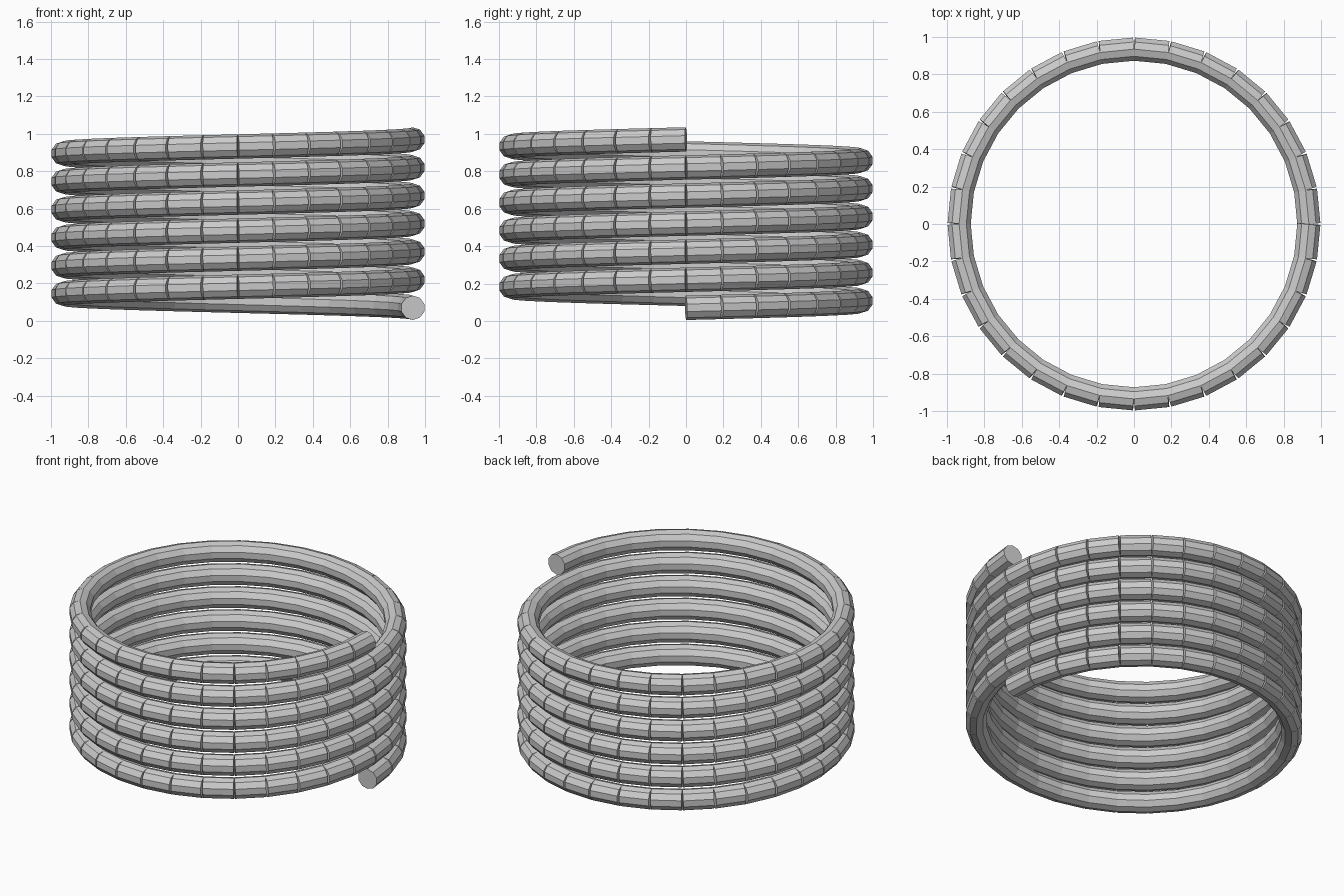
import bpy
import bmesh
import math
from mathutils import Matrix, Vector

cube = bpy.data.objects.get("Cube")
if cube:
    bpy.data.objects.remove(cube, do_unlink=True)

TURNS, STEPS, SIDES = 6, 32, 10
COIL_RADIUS, TUBE_RADIUS = 0.935, 0.065
PITCH, BASE = 0.15, 0.07

grey = bpy.data.materials.new("light_grey")
grey.use_nodes = True
colour = (0.6, 0.6, 0.6, 1)
grey.diffuse_color = colour
grey.node_tree.nodes["Principled BSDF"].inputs["Base Color"].default_value = colour


def coil_point(i):
    a = math.tau * i / STEPS
    return Vector((COIL_RADIUS * math.cos(a), COIL_RADIUS * math.sin(a),
                   BASE + PITCH * i / STEPS))


# Coil of straight capped tubes, meeting at their centres
bm = bmesh.new()
for i in range(TURNS * STEPS):
    start, end = coil_point(i), coil_point(i + 1)
    along = (end - start).normalized()
    middle = (start + end) / 2
    out = Vector((middle.x, middle.y, 0)).normalized()
    up = out.cross(along)
    frame = Matrix((out, up, along)).transposed().to_4x4()
    bmesh.ops.create_cone(
        bm, cap_ends=True, segments=SIDES, radius1=TUBE_RADIUS,
        radius2=TUBE_RADIUS, depth=(end - start).length,
        matrix=Matrix.Translation(middle) @ frame)
bmesh.ops.recalc_face_normals(bm, faces=bm.faces)
mesh = bpy.data.meshes.new("coil")
bm.to_mesh(mesh)
bm.free()
mesh.materials.append(grey)
coil = bpy.data.objects.new("coil", mesh)
bpy.context.collection.objects.link(coil)
